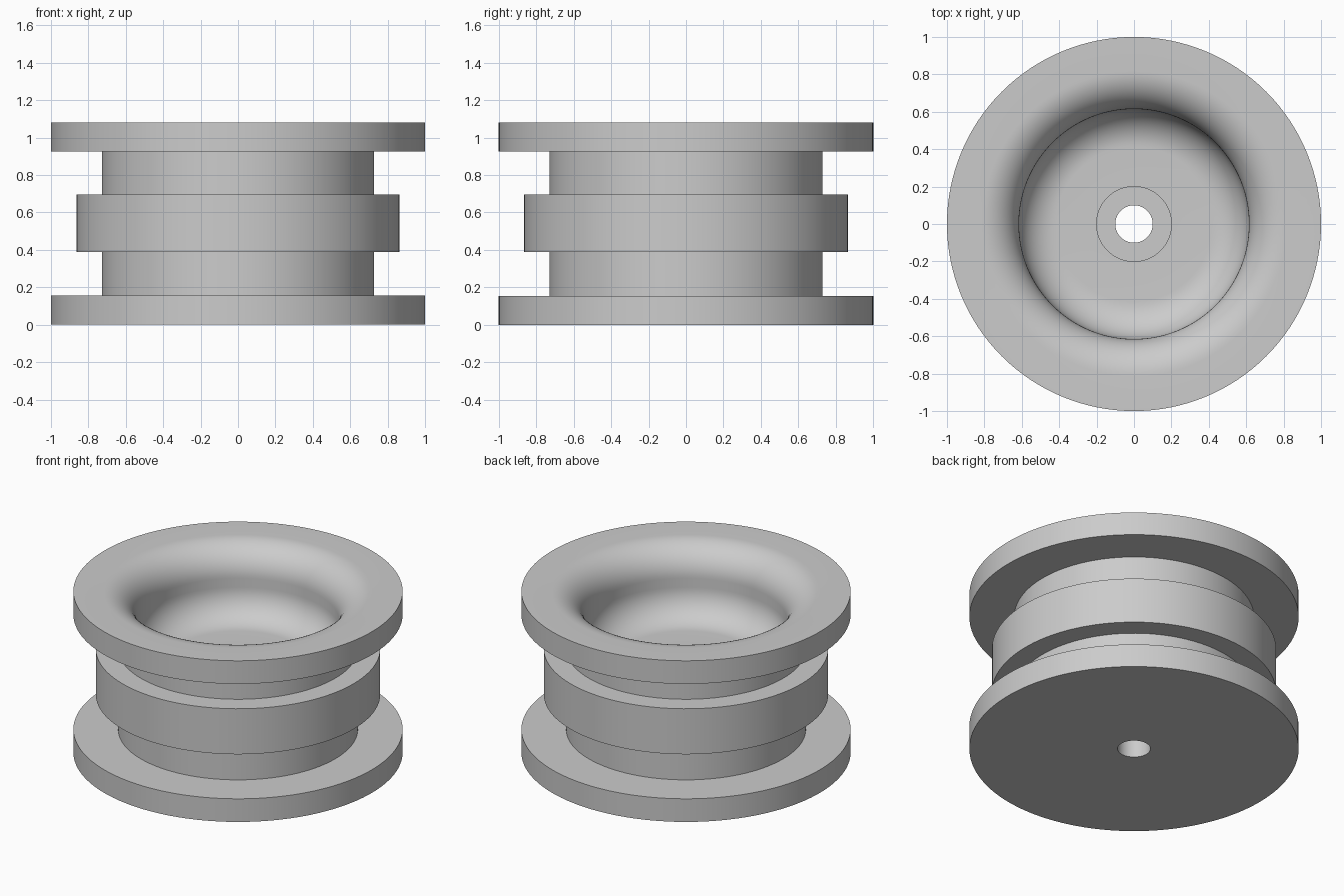
import bpy
import bmesh
from math import sin, cos, pi, radians

SEGMENTS = 128
ARC_STEPS = 14

cube = bpy.data.objects.get("Cube")
if cube:
    bpy.data.objects.remove(cube, do_unlink=True)

grey = bpy.data.materials.new("plain grey")
colour = (0.6, 0.6, 0.6, 1)
grey.diffuse_color = colour
grey.use_nodes = True
grey.node_tree.nodes["Principled BSDF"].inputs["Base Color"].default_value = colour


def arc(centre_r, centre_z, radius, start, end):
    """Quarter round of the profile, angles in degrees."""
    pts = []
    for i in range(ARC_STEPS + 1):
        a = radians(start + (end - start) * i / ARC_STEPS)
        pts.append((centre_r + radius * cos(a), centre_z + radius * sin(a)))
    return pts


def lathe(name, profile, material):
    """Revolve a closed (radius, height) profile around the z axis."""
    bm = bmesh.new()
    rings = []
    for r, z in profile:
        rings.append([bm.verts.new((r * cos(2 * pi * i / SEGMENTS),
                                    r * sin(2 * pi * i / SEGMENTS), z))
                      for i in range(SEGMENTS)])
    for k, ring in enumerate(rings):
        other = rings[(k + 1) % len(rings)]
        for i in range(SEGMENTS):
            j = (i + 1) % SEGMENTS
            bm.faces.new((ring[i], ring[j], other[j], other[i]))
    bmesh.ops.recalc_face_normals(bm, faces=bm.faces)
    mesh = bpy.data.meshes.new(name)
    bm.to_mesh(mesh)
    bm.free()
    mesh.materials.append(material)
    obj = bpy.data.objects.new(name, mesh)
    bpy.context.collection.objects.link(obj)
    return obj


# Main dimensions
height, flange = 1.08, 0.155
hub_r, band_r, bowl_r = 0.728, 0.864, 0.615
band_low, band_high = 0.39, 0.695
floor, recess = 0.62, 0.42
hole_r, recess_r = 0.1, 0.2
lip = fillet = 0.2

# Outside: two flanges, hub and raised middle band
outside = [(hole_r, 0), (1, 0), (1, flange), (hub_r, flange),
           (hub_r, band_low), (band_r, band_low),
           (band_r, band_high), (hub_r, band_high),
           (hub_r, height - flange), (1, height - flange), (1, height)]

# Inside: rounded lip, dished bowl, recess and axle hole
inside = arc(bowl_r + lip, height - lip, lip, 90, 180)
inside += arc(bowl_r - fillet, floor + fillet, fillet, 0, -90)
inside += [(recess_r, floor), (recess_r, recess), (hole_r, recess)]

wheel = lathe("grooved_wheel", outside + inside, grey)

# Smooth curved walls, sharp corners
bpy.ops.object.select_all(action='DESELECT')
wheel.select_set(True)
bpy.context.view_layer.objects.active = wheel
bpy.ops.object.shade_smooth_by_angle(angle=radians(30))
